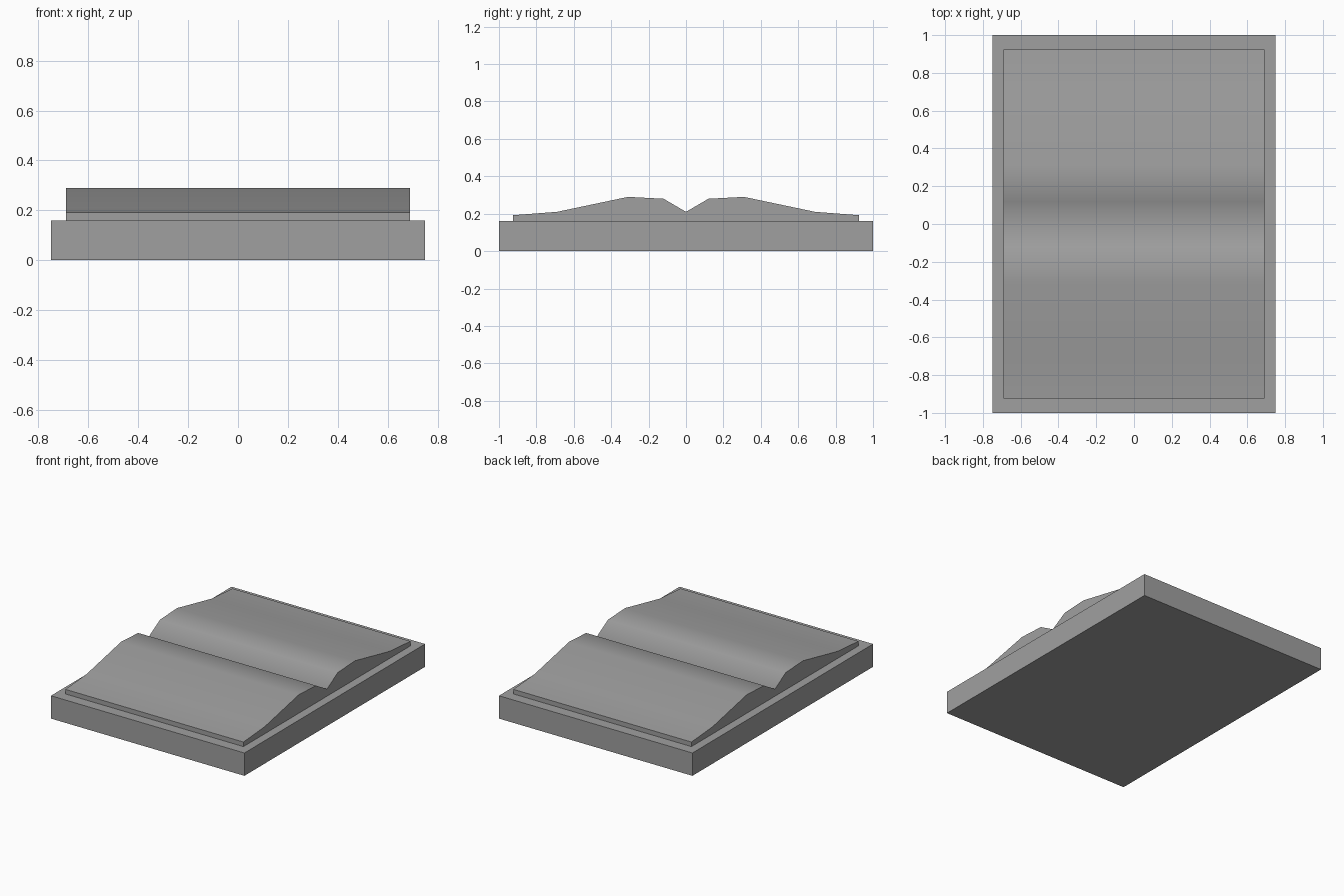
import bpy
import bmesh
from math import radians

default_cube = bpy.data.objects.get("Cube")
if default_cube:
    bpy.data.objects.remove(default_cube, do_unlink=True)

# Single grey material
GREY = (0.35, 0.35, 0.35, 1.0)
grey = bpy.data.materials.new("plain grey")
grey.use_nodes = True
grey.diffuse_color = GREY
grey.node_tree.nodes["Principled BSDF"].inputs["Base Color"].default_value = GREY


def extrude_profile(name, profile, half_width):
    """Sweep a closed (y, z) outline along x, centred on x = 0."""
    bm = bmesh.new()
    outline = bm.faces.new([bm.verts.new((-half_width, y, z)) for y, z in profile])
    swept = bmesh.ops.extrude_face_region(bm, geom=[outline], use_keep_orig=True)
    moved = [v for v in swept["geom"] if isinstance(v, bmesh.types.BMVert)]
    bmesh.ops.translate(bm, verts=moved, vec=(2 * half_width, 0, 0))
    bmesh.ops.recalc_face_normals(bm, faces=bm.faces)
    mesh = bpy.data.meshes.new(name)
    bm.to_mesh(mesh)
    bm.free()
    mesh.materials.append(grey)
    obj = bpy.data.objects.new(name, mesh)
    bpy.context.collection.objects.link(obj)
    return obj


# Flat cover slab
BASE_TOP = 0.16
extrude_profile("cover", [(-1, 0), (1, 0), (1, BASE_TOP), (-1, BASE_TOP)], 0.75)

# Open pages: one half outline from outer edge to centre fold, mirrored in y
half = [(0.925, BASE_TOP), (0.925, 0.192), (0.69, 0.21), (0.31, 0.29), (0.12, 0.28)]
pages_outline = half + [(0, 0.21)] + [(-y, z) for y, z in reversed(half)]
pages = extrude_profile("pages", pages_outline, 0.69)

# Smooth the rolling page surface while keeping the block's rim crisp
bpy.ops.object.select_all(action="DESELECT")
pages.select_set(True)
bpy.context.view_layer.objects.active = pages
bpy.ops.object.shade_smooth_by_angle(angle=radians(70))
